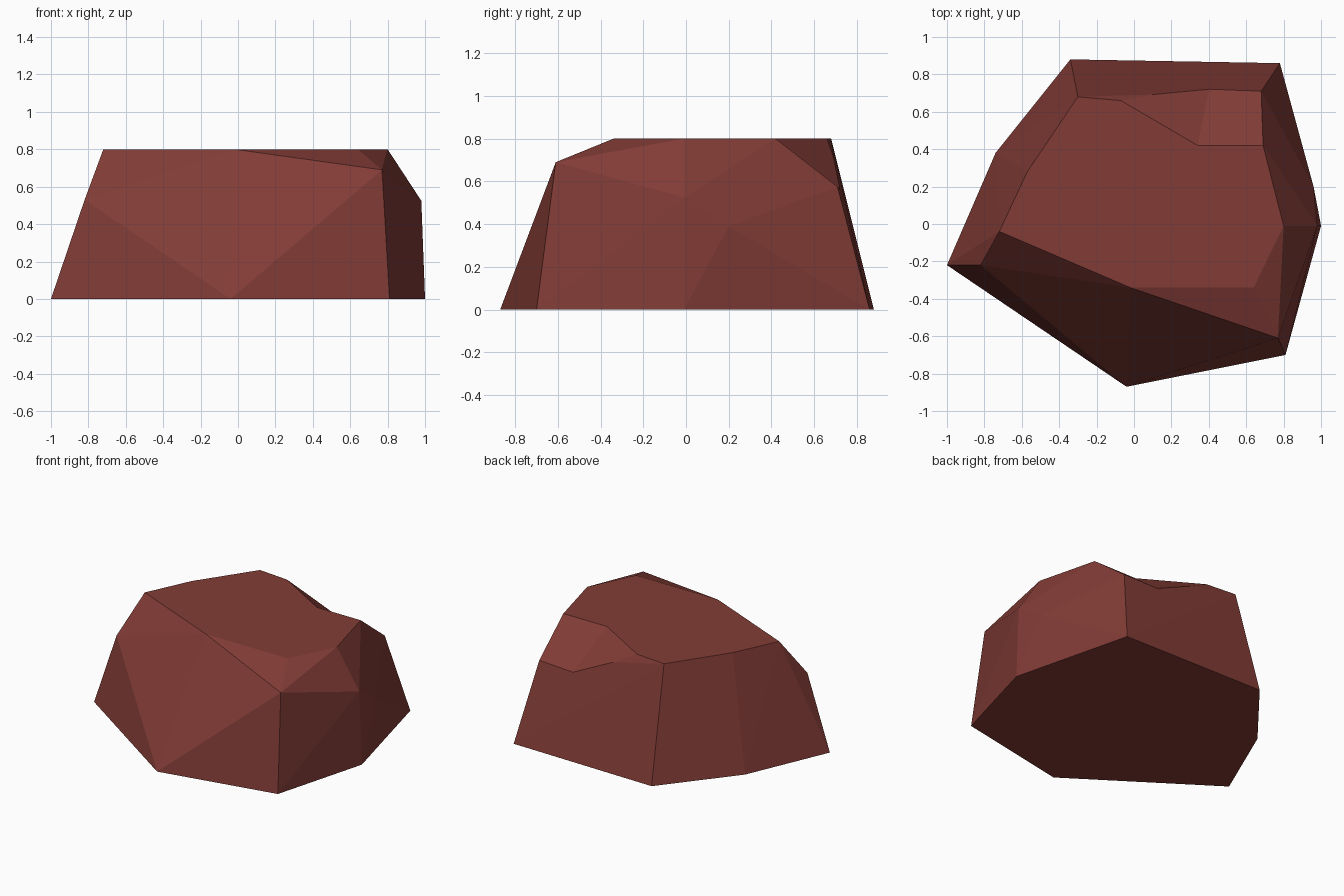
import bpy, bmesh, math
from mathutils import Vector

if "Cube" in bpy.data.objects:
    bpy.data.objects.remove(bpy.data.objects["Cube"])


def hull_object(name, points):
    """Flat-faced convex block around a set of points."""
    bm = bmesh.new()
    for p in points:
        bm.verts.new(p)
    res = bmesh.ops.convex_hull(bm, input=bm.verts[:])
    loose = [v for v in bm.verts if not v.link_faces]
    bmesh.ops.delete(bm, geom=loose, context='VERTS')
    bmesh.ops.dissolve_limit(bm, angle_limit=math.radians(0.5),
                             verts=bm.verts[:], edges=bm.edges[:])
    bmesh.ops.recalc_face_normals(bm, faces=bm.faces[:])
    mesh = bpy.data.meshes.new(name)
    bm.to_mesh(mesh)
    bm.free()
    obj = bpy.data.objects.new(name, mesh)
    bpy.context.collection.objects.link(obj)
    return obj


# Rock outlines: ground, broken shoulder corners, flat top
ground = [(-1, -.22), (-.04, -.87), (.81, -.70), (1, -.01),
          (.78, .86), (-.34, .88), (-.74, .38)]
shoulder = [(-.82, -.22, .53), (.77, -.61, .69), (.98, -.01, .525),
            (.96, .20, .39), (.68, .71, .575)]
top = [(-.72, -.04), (-.02, -.34), (.64, -.34), (.80, -.01),
       (.69, .42), (-.07, .66), (-.30, .68), (-.57, .28)]
rock = hull_object("rock", [(x, y, 0) for x, y in ground] + shoulder
                   + [(x, y, .8) for x, y in top])

# Chipped notch on the back right of the top
inner = Vector((.34, .42, .8))
low = inner + 1.5 * (Vector((.40, .71, .575)) - inner)
left = inner + 1.5 * (Vector((-.07, .66, .8)) - inner)
floor = [inner, low, left, Vector((1.2, inner.y, inner.z)),
         Vector((1.2, low.y, low.z))]
cutter = hull_object("notch_cutter",
                     floor + [Vector((p.x, p.y, 1.2)) for p in floor])
cutter.hide_render = True

chip = rock.modifiers.new("notch", 'BOOLEAN')
chip.operation = 'DIFFERENCE'
chip.solver = 'EXACT'
chip.object = cutter
bpy.context.view_layer.objects.active = rock
bpy.ops.object.modifier_apply(modifier=chip.name)
bpy.data.objects.remove(cutter)

# Reddish brown stone
stone = bpy.data.materials.new("red_brown_stone")
stone.diffuse_color = (.223, .045, .037, 1)
stone.use_nodes = True
stone.node_tree.nodes["Principled BSDF"].inputs["Base Color"].default_value = stone.diffuse_color
rock.data.materials.clear()
rock.data.materials.append(stone)
for poly in rock.data.polygons:
    poly.material_index = 0
    poly.use_smooth = False
